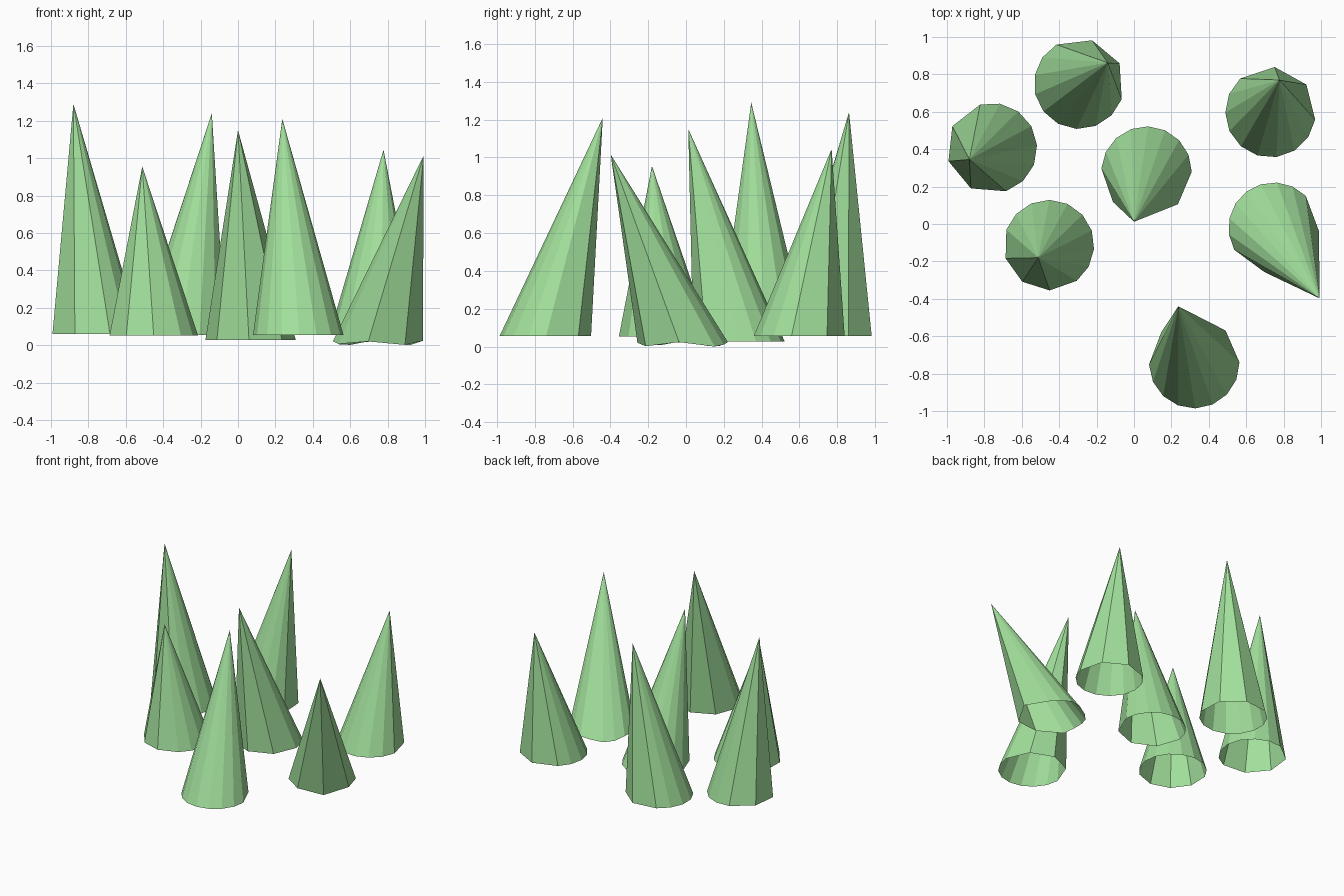
import bpy
import bmesh
from math import cos, sin, radians

if "Cube" in bpy.data.objects:
    bpy.data.objects.remove(bpy.data.objects["Cube"])

RADIUS = 0.242

green = bpy.data.materials.new("leaf_green")
green.diffuse_color = (0.36, 0.74, 0.33, 1.0)
green.use_nodes = True
green.node_tree.nodes["Principled BSDF"].inputs["Base Color"].default_value = green.diffuse_color


def rim_angles(start, step, wide, narrow):
    """Wide facets on the leaning side, narrow ones round the rest."""
    angles = [start + step * i for i in range(wide)]
    rest = (360 - step * wide) / narrow
    return angles + [start + step * wide + rest * i for i in range(narrow)]


def leaning_cone(name, centre, apex, facets, ripple=0.0):
    """Cone with an open base whose tip is shifted sideways."""
    bm = bmesh.new()
    tip = bm.verts.new(apex)
    cx, cy, cz = centre
    rim = []
    for deg in rim_angles(*facets):
        a = radians(deg)
        rim.append(bm.verts.new((cx + RADIUS * cos(a), cy + RADIUS * sin(a),
                                 cz + ripple * cos(4 * a))))
    for i, v in enumerate(rim):
        bm.faces.new((v, rim[(i + 1) % len(rim)], tip))
    mesh = bpy.data.meshes.new(name)
    bm.to_mesh(mesh)
    bm.free()
    mesh.materials.append(green)
    obj = bpy.data.objects.new(name, mesh)
    bpy.context.collection.objects.link(obj)


# name, base centre, tip, (first rim angle, wide step, wide count, narrow count)
leaning_cone("tree_left", (-0.76, 0.405, 0.06), (-0.88, 0.345, 1.29), (105, 45.8, 4, 7))
leaning_cone("tree_back", (-0.293, 0.75, 0.055), (-0.14, 0.862, 1.24), (-20, 46.7, 3, 9))
leaning_cone("tree_back_right", (0.73, 0.598, 0.055), (0.778, 0.77, 1.045), (-9.6, 47.2, 3, 9))
leaning_cone("tree_middle", (0.067, 0.28, 0.027), (0.0, 0.012, 1.15), (176, 46, 4, 8))
leaning_cone("tree_front_left", (-0.455, -0.113, 0.053), (-0.512, -0.18, 0.955), (160, 37, 4, 9))
leaning_cone("tree_right", (0.747, -0.02, 0.012), (0.993, -0.398, 1.015), (-151, 49, 4, 8), ripple=0.012)
leaning_cone("tree_front", (0.322, -0.744, 0.055), (0.237, -0.44, 1.21), (1, 45.2, 4, 8))
